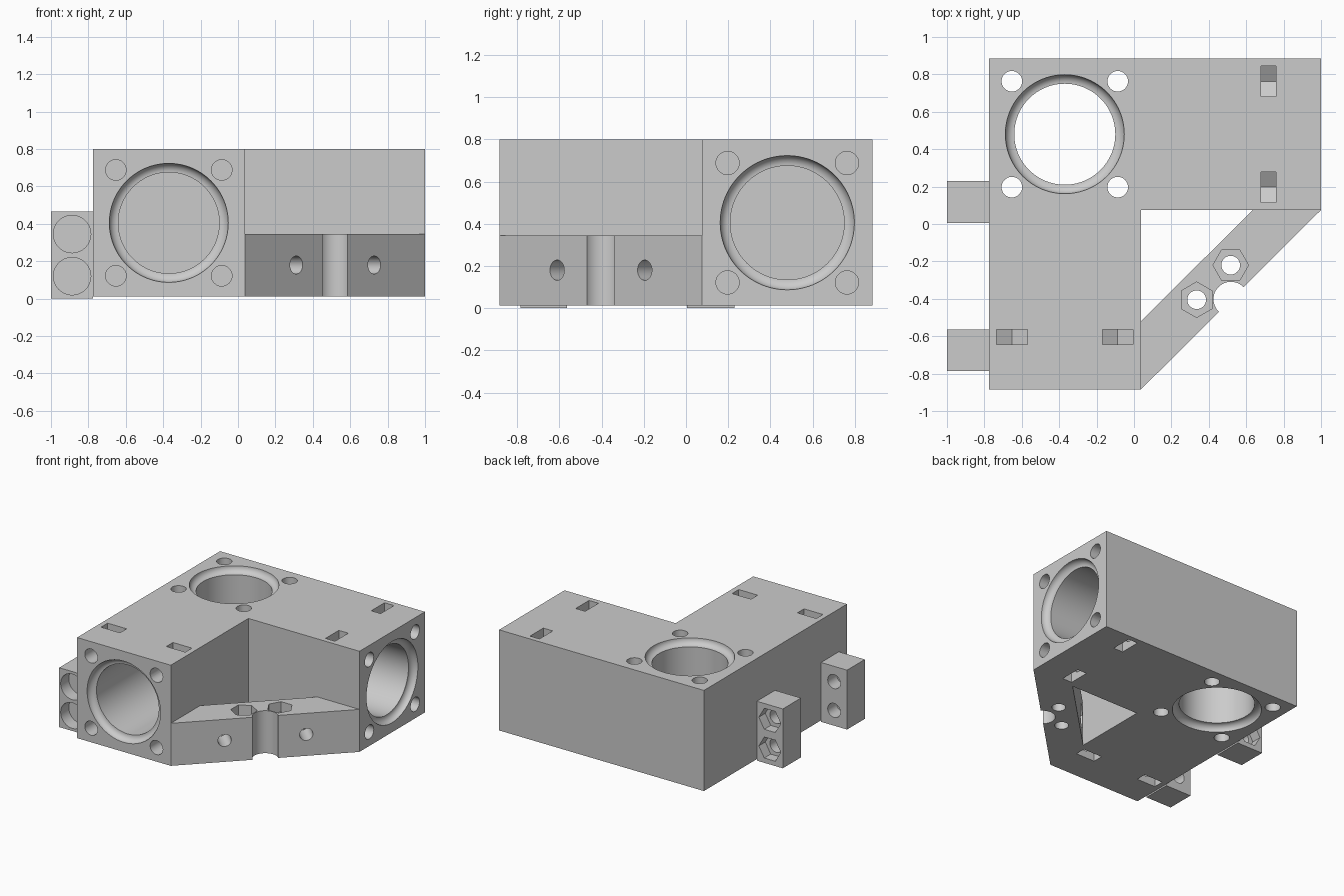
import bpy
import bmesh
from math import sin, cos, pi
from mathutils import Vector

if "Cube" in bpy.data.objects:
    bpy.data.objects.remove(bpy.data.objects["Cube"], do_unlink=True)

grey = bpy.data.materials.new("light grey plastic")
grey.use_nodes = True
colour = (0.6, 0.6, 0.6, 1)
grey.diffuse_color = colour
grey.node_tree.nodes["Principled BSDF"].inputs["Base Color"].default_value = colour

X, Y, Z = Vector((1, 0, 0)), Vector((0, 1, 0)), Vector((0, 0, 1))
LEFT, RIGHT, FRONT, BACK = -0.775, 1.0, -0.885, 0.885
BOTTOM, TOP = 0.012, 0.8
ARM_X, ARM_Y = 0.037, 0.075            # inner faces of the two arms
CX, CY, CZ = -0.37, 0.48, 0.405        # centre lines of the bores
OFFSET = 0.283                         # screw distance from bore centre
SCREW, NUT = 0.055, 0.095


def finish(bm, name):
    bmesh.ops.recalc_face_normals(bm, faces=bm.faces)
    mesh = bpy.data.meshes.new(name)
    bm.to_mesh(mesh)
    bm.free()
    mesh.materials.append(grey)
    ob = bpy.data.objects.new(name, mesh)
    bpy.context.collection.objects.link(ob)
    return ob


def extrude(name, points, along):
    """Prism made from a flat outline and an extrusion vector."""
    bm = bmesh.new()
    face = bm.faces.new([bm.verts.new(p) for p in points])
    new = bmesh.ops.extrude_face_region(bm, geom=[face])["geom"]
    bmesh.ops.translate(bm, vec=along,
                        verts=[v for v in new if isinstance(v, bmesh.types.BMVert)])
    if face.is_valid and not any(len(e.link_faces) < 2 for e in face.edges):
        pass
    elif not face.is_valid:
        bmesh.ops.holes_fill(bm, edges=bm.edges)
    return finish(bm, name)


def lathe(name, centre, axis, u, profile, sides):
    """Capped solid from (radius, distance along axis) pairs."""
    bm = bmesh.new()
    centre, axis, u = Vector(centre), Vector(axis).normalized(), Vector(u)
    v = axis.cross(u)
    rings = []
    for r, d in profile:
        rings.append([bm.verts.new(centre + axis * d + (u * cos(a) + v * sin(a)) * r)
                      for a in (2 * pi * i / sides for i in range(sides))])
    for a, b in zip(rings, rings[1:]):
        for i in range(sides):
            j = (i + 1) % sides
            bm.faces.new((a[i], a[j], b[j], b[i]))
    bm.faces.new(rings[0])
    bm.faces.new(rings[-1])
    return finish(bm, name)


def cut(target, cutter):
    cutter.hide_render = True
    mod = target.modifiers.new("cut", 'BOOLEAN')
    mod.operation = 'DIFFERENCE'
    mod.solver = 'EXACT'
    mod.object = cutter
    bpy.context.view_layer.objects.active = target
    bpy.ops.object.modifier_apply(modifier=mod.name)
    bpy.data.objects.remove(cutter, do_unlink=True)


def drill(target, centre, axis, radius, depth, u=Z, sides=32):
    """Straight hole starting just outside the face at centre."""
    cut(target, lathe("drill", centre, axis, u,
                      [(radius, -0.03), (radius, depth)], sides))


# Rounded seat at the mouth of each bore
BORE, SEAT = 0.27, 0.048
mouth = [(BORE + SEAT, -0.03)] + [
    (BORE + SEAT * cos(t), SEAT * sin(t)) for t in (pi / 2 * i / 8 for i in range(9))]

# L-shaped body
outline = [(LEFT, FRONT), (ARM_X, FRONT), (ARM_X, ARM_Y),
           (RIGHT, ARM_Y), (RIGHT, BACK), (LEFT, BACK)]
body = extrude("corner_body", [(x, y, BOTTOM) for x, y in outline], Z * (TOP - BOTTOM))

# Three tube bores: one upright and open, two blind in the arms
height = TOP - BOTTOM
through = mouth + [(r, height - d) for r, d in reversed(mouth)]
cut(body, lathe("bore", (CX, CY, BOTTOM), Z, X, through, 96))
cut(body, lathe("bore", (CX, FRONT, CZ), Y, X, mouth + [(BORE, ARM_Y - FRONT)], 96))
cut(body, lathe("bore", (RIGHT, CY, CZ), -X, Y, mouth + [(BORE, RIGHT - ARM_X)], 96))

# Screw holes around each bore, with nut slots above and below the arms
SLOT_Y, SLOT_X, SLOT_W = -0.645, 0.678, 0.082
half = NUT * cos(pi / 6)
for a in (-OFFSET, OFFSET):
    for b in (-OFFSET, OFFSET):
        drill(body, (CX + a, CY + b, BOTTOM), Z, SCREW, 1, X)
        drill(body, (CX + a, FRONT, CZ + b), Y, SCREW, 0.45, X)
        drill(body, (RIGHT, CY + a, CZ + b), -X, SCREW, 0.45, Y)
        s = 1 if b > 0 else -1
        end = TOP + 0.03 if b > 0 else BOTTOM - 0.03
        zc = CZ + b
        slot = [(-half, end), (-half, zc - s * NUT / 2), (0, zc - s * NUT),
                (half, zc - s * NUT / 2), (half, end)]
        cut(body, extrude("slot", [(CX + a + w, SLOT_Y, z) for w, z in slot], Y * SLOT_W))
        cut(body, extrude("slot", [(SLOT_X, CY + a + w, z) for w, z in slot], X * SLOT_W))

# Diagonal brace between the arms
BRACE_TOP = 0.345
outline = [(ARM_X, FRONT), (RIGHT, ARM_Y), (0.635, ARM_Y), (ARM_X, -0.52)]
brace = extrude("diagonal_brace", [(x, y, BOTTOM) for x, y in outline],
                Z * (BRACE_TOP - BOTTOM))
drill(brace, (0.518, -0.402, BOTTOM), Z, 0.093, 1, X, 48)
for x, y, u in ((0.517, -0.22, X), (0.335, -0.405, Y)):
    drill(brace, (x, y, BRACE_TOP), -Z, 0.05, 1, X)
    drill(brace, (x, y, BRACE_TOP), -Z, NUT, 0.08, u, 6)

# Cross holes through the brace with nut pockets on its inner face
inward = Vector((-1, 1, 0)).normalized()
for x, y in ((0.311, -0.61), (0.727, -0.194)):
    start = Vector((x, y, 0.18))
    drill(brace, start, inward, 0.048, 0.5)
    drill(brace, start + inward * 0.256, -inward, NUT, 0.08, Z, 6)

# Two side tabs with clamp screw holes
tabs = []
for name, y0, y1 in (("front_tab", -0.785, -0.565), ("back_tab", 0.005, 0.23)):
    tab = extrude(name, [(-1, y0, 0), (LEFT, y0, 0), (LEFT, y0, 0.465), (-1, y0, 0.465)],
                  Y * (y1 - y0))
    for z in (0.12, 0.345):
        if name == "front_tab":
            drill(tab, (-0.887, y0, z), Y, 0.1, 0.1, X, 48)
            drill(tab, (-0.887, y1, z), -Y, SCREW, 0.11, X)
        else:
            drill(tab, (-0.887, y0, z), Y, SCREW, 1, X)
            drill(tab, (-0.887, y1, z), -Y, NUT, 0.08, X, 6)
    tabs.append(tab)

# Smooth the bores and keep the edges crisp
bpy.ops.object.select_all(action='DESELECT')
for ob in [body, brace] + tabs:
    ob.select_set(True)
bpy.context.view_layer.objects.active = body
bpy.ops.object.shade_smooth_by_angle(angle=pi / 6)
